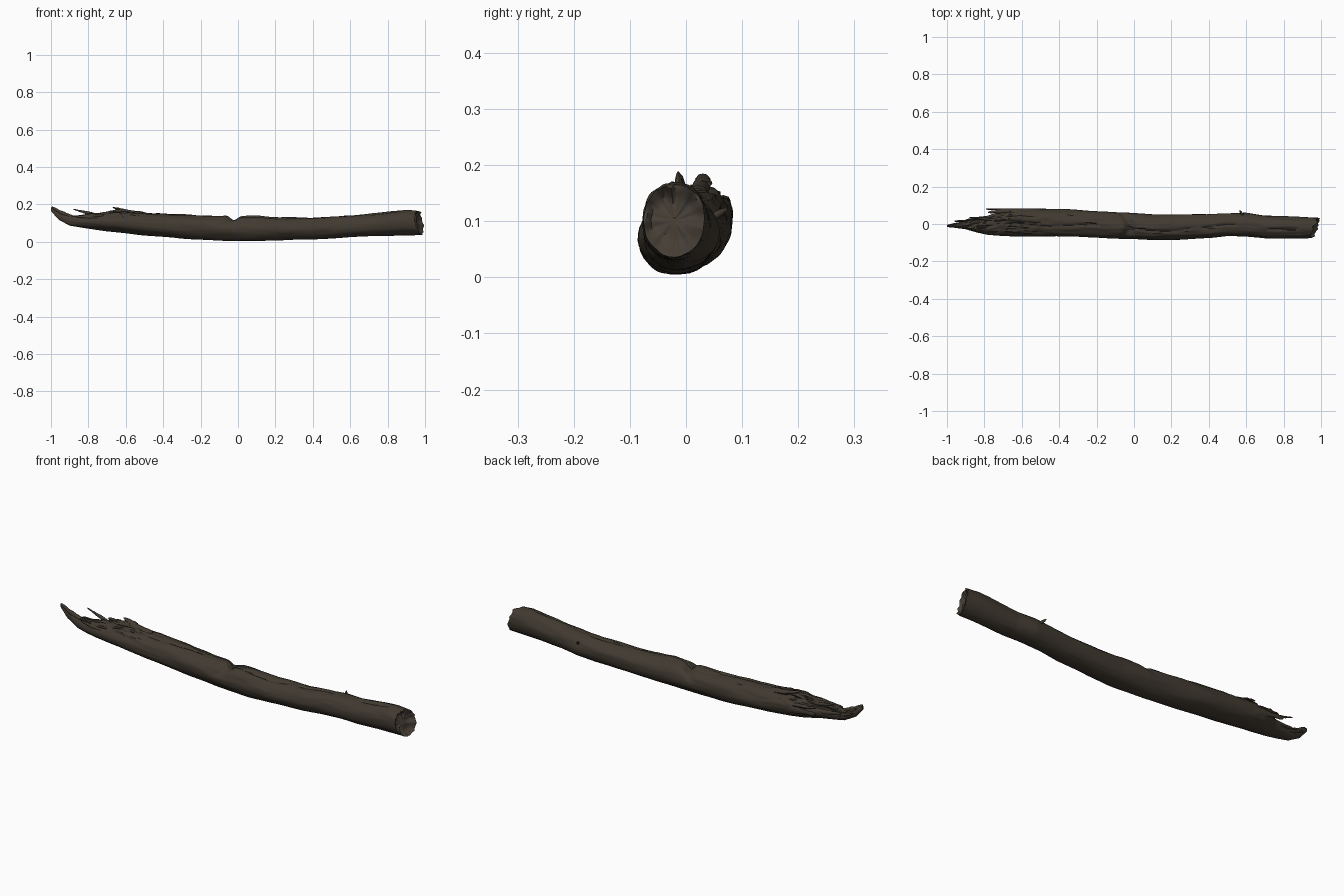
import bpy
import bmesh
import math
from mathutils import Vector, noise

cube = bpy.data.objects.get("Cube")
if cube:
    bpy.data.objects.remove(cube)


def make_material(name, colour):
    mat = bpy.data.materials.new(name)
    mat.use_nodes = True
    mat.diffuse_color = (*colour, 1)
    bsdf = mat.node_tree.nodes["Principled BSDF"]
    bsdf.inputs["Base Color"].default_value = (*colour, 1)
    bsdf.inputs["Roughness"].default_value = 0.9
    return mat


bark = make_material("dark bark", (0.052, 0.042, 0.030))
heart = make_material("broken wood", (0.060, 0.048, 0.036))


def grain(x, y, z):
    return noise.noise(Vector((x, y, z)))


def loft(name, rings, cap_rings=0):
    """Skin a list of rings, each a list of Vectors; the last cap_rings form the end face."""
    bm = bmesh.new()
    loops = [[bm.verts.new(p) for p in ring] for ring in rings]
    sides = len(loops[0])
    for i, (a, b) in enumerate(zip(loops, loops[1:])):
        for k in range(sides):
            n = (k + 1) % sides
            face = bm.faces.new((a[k], a[n], b[n], b[k]))
            face.material_index = int(i >= len(rings) - 1 - cap_rings)
    bm.faces.new(loops[0])
    end = bm.faces.new(loops[-1])
    end.material_index = int(cap_rings > 0)
    bmesh.ops.recalc_face_normals(bm, faces=bm.faces)
    mesh = bpy.data.meshes.new(name)
    bm.to_mesh(mesh)
    bm.free()
    mesh.materials.append(bark)
    mesh.materials.append(heart)
    for poly in mesh.polygons:
        poly.use_smooth = True
    mesh.set_sharp_from_angle(angle=math.radians(50))
    obj = bpy.data.objects.new(name, mesh)
    bpy.context.collection.objects.link(obj)
    return obj


# Trunk outline: x, front edge, back edge, underside, top
OUTLINE = [
    (-1.0, -.015, -.005, .165, .185),
    (-.96, -.02, .005, .118, .165),
    (-.9, -.028, .015, .085, .14),
    (-.84, -.045, .03, .076, .145),
    (-.78, -.058, .045, .068, .155),
    (-.7, -.064, .075, .056, .163),
    (-.64, -.066, .085, .05, .172),
    (-.5, -.068, .083, .034, .157),
    (-.3, -.068, .076, .018, .147),
    (-.1, -.076, .062, .006, .137),
    (.1, -.086, .05, .005, .14),
    (.22, -.083, .052, .007, .128),
    (.4, -.077, .053, .013, .131),
    (.5, -.064, .058, .019, .136),
    (.6, -.067, .06, .024, .141),
    (.7, -.077, .045, .029, .147),
    (.9, -.078, .038, .037, .17),
    (.97, -.076, .034, .037, .166),
]


def outline_at(x):
    for a, b in zip(OUTLINE, OUTLINE[1:]):
        if x <= b[0]:
            t = (x - a[0]) / (b[0] - a[0])
            return [p + (q - p) * t for p, q in zip(a[1:], b[1:])]
    return OUTLINE[-1][1:]


def trunk_ring(x, sides=64):
    front, back, low, high = outline_at(x)
    cy, cz = (front + back) / 2, (low + high) / 2
    ring = []
    for k in range(sides):
        a = math.tau * k / sides
        c, s = math.cos(a), math.sin(a)
        up = max(0, s)
        # bark lumps and lengthwise grain
        r = 1 + .06 * grain(x * 5, c * 1.5, s * 1.5)
        r += (.02 + .04 * up) * grain(x * 9, c * 6, s * 6)
        # lengthwise split along the top
        split = 1.75 + .35 * grain(x * 3, 0, 0)
        if x > -.5 and grain(x * 4, 5, 0) > -.15:
            r -= .12 * math.exp(-((a - split) / .09) ** 2)
        # torn upper side near the broken end
        torn = min(1, max(0, (-.42 - x) / .25)) * up
        r -= torn * .5 * abs(grain(x * 10, c * 5, 2))
        # notch running diagonally down the front
        centre = -.02 - .06 * (1 - s)
        r -= .36 * up ** 1.5 * math.exp(-((x - centre) / .024) ** 2)
        y = cy + (back - front) / 2 * c * r
        z = max(0, cz + (high - low) / 2 * s * r)
        # slanted right end
        w = max(0, (x - .87) / .1)
        shift = w * (.34 * (y + .02) - .2 * (z - .1) + .016 * grain(c * 3, s * 3, 7))
        ring.append(Vector((x + shift, y, z)))
    return ring


STEPS = 240
rings = [trunk_ring(-1 + 1.97 * i / STEPS) for i in range(STEPS + 1)]

# Hollowed, rough end face
rim = rings[-1]
middle = sum(rim, Vector()) / len(rim)
for scale, depth in ((.9, .004), (.75, .016), (.5, .02), (.25, .017), (.06, .016)):
    ring = []
    for p in rim:
        q = middle.lerp(p, scale)
        q.x -= depth + .012 * grain(q.y * 40, q.z * 40, 3)
        ring.append(q)
    rings.append(ring)
loft("log_trunk", rings, cap_rings=5)


def splinter(name, points, wide, tall, sides=8, steps=5):
    """Ragged tapering strip of wood along a few points."""
    path = []
    for a, b in zip(points, points[1:]):
        path += [Vector(a).lerp(Vector(b), i / steps) for i in range(steps)]
    path.append(Vector(points[-1]))
    along = (path[-1] - path[0]).normalized()
    side = along.cross(Vector((0, 0, 1))).normalized()
    rise = side.cross(along)
    strip = []
    for i, p in enumerate(path):
        taper = 1 - .75 * (i / (len(path) - 1)) ** 2
        taper *= 1 + .5 * grain(p.x * 45, p.y * 30, 1)
        strip.append([p + side * (math.cos(math.tau * k / sides) * wide * taper)
                      + rise * (math.sin(math.tau * k / sides) * tall * taper)
                      for k in range(sides)])
    return loft(name, strip)


# Torn strips at the left end
splinter("back_flap", [(-.52, .06, .1), (-.66, .076, .108), (-.79, .08, .118)], .01, .026)
splinter("flap_tooth", [(-.66, .068, .13), (-.74, .066, .137), (-.78, .062, .14)], .012, .01)
splinter("upper_ridge", [(-.5, .02, .145), (-.64, .028, .165), (-.71, .03, .155)], .018, .014)
splinter("upper_barb", [(-.6, .03, .165), (-.65, .03, .178), (-.67, .03, .183)], .016, .008)
splinter("raised_splinter", [(-.74, .02, .14), (-.82, .03, .158), (-.88, .036, .174)], .008, .009)
splinter("low_splinter", [(-.72, .035, .11), (-.82, .03, .118), (-.9, .022, .13)], .012, .014)
splinter("front_splinter", [(-.7, -.045, .12), (-.8, -.04, .13), (-.87, -.03, .137)], .01, .012)
splinter("tip_upper", [(-.88, -.006, .125), (-.95, -.012, .157), (-.995, -.014, .186)], .01, .012)
splinter("tip_fork", [(-.84, .01, .11), (-.91, .015, .124), (-.96, .015, .143)], .01, .012)

# Broken twig on the back
splinter("twig_stub", [(.59, .035, .1), (.575, .056, .112), (.565, .073, .122)], .009, .009)
